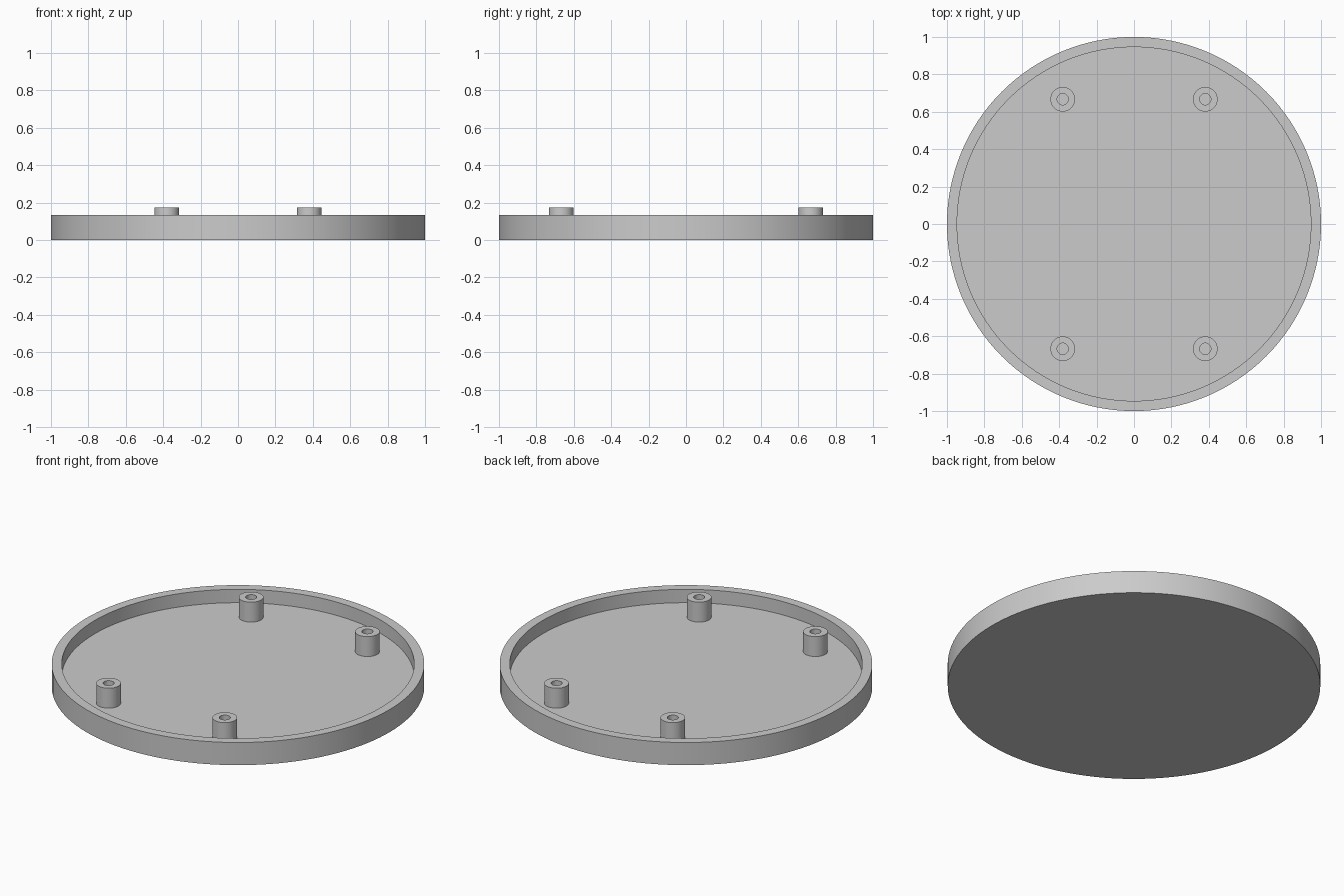
import bpy
import bmesh
import math

if "Cube" in bpy.data.objects:
    bpy.data.objects.remove(bpy.data.objects["Cube"], do_unlink=True)

RADIUS, INNER_RADIUS = 1.0, 0.946
RIM_HEIGHT, FLOOR_HEIGHT = 0.134, 0.055
POST_X, POST_Y, POST_TOP = 0.381, 0.667, 0.173
POST_RADIUS, HOLE_RADIUS = 0.066, 0.03

grey = bpy.data.materials.new("light_grey")
grey.use_nodes = True
grey.diffuse_color = (0.6, 0.6, 0.6, 1)
grey.node_tree.nodes["Principled BSDF"].inputs["Base Color"].default_value = grey.diffuse_color


def lathe(name, profile, location, steps, closed=False):
    """Spin an (r, z) profile around the z axis into a solid."""
    bm = bmesh.new()
    verts = [bm.verts.new((r, 0, z)) for r, z in profile]
    edges = [bm.edges.new(pair) for pair in zip(verts, verts[1:])]
    if closed:
        edges.append(bm.edges.new((verts[-1], verts[0])))
    bmesh.ops.spin(bm, geom=verts + edges, axis=(0, 0, 1), cent=(0, 0, 0),
                   angle=math.tau, steps=steps)
    bmesh.ops.remove_doubles(bm, verts=bm.verts, dist=0.0001)
    bmesh.ops.recalc_face_normals(bm, faces=bm.faces)
    mesh = bpy.data.meshes.new(name)
    bm.to_mesh(mesh)
    bm.free()
    mesh.materials.append(grey)
    obj = bpy.data.objects.new(name, mesh)
    obj.location = location
    bpy.context.collection.objects.link(obj)
    bpy.ops.object.select_all(action="DESELECT")
    obj.select_set(True)
    bpy.context.view_layer.objects.active = obj
    bpy.ops.object.shade_smooth_by_angle(angle=math.radians(30))
    return obj


# Round tray: solid base with a raised rim
lathe("tray", [(0, 0), (RADIUS, 0), (RADIUS, RIM_HEIGHT), (INNER_RADIUS, RIM_HEIGHT),
               (INNER_RADIUS, FLOOR_HEIGHT), (0, FLOOR_HEIGHT)], (0, 0, 0), 128)

# Four hollow screw posts, set slightly into the floor
foot = FLOOR_HEIGHT - 0.01
post_profile = [(POST_RADIUS, foot), (POST_RADIUS, POST_TOP),
                (HOLE_RADIUS, POST_TOP), (HOLE_RADIUS, foot)]
for x_name, x in (("left", POST_X), ("right", -POST_X)):
    for y_name, y in (("front", -POST_Y), ("back", POST_Y)):
        lathe(f"post_{y_name}_{x_name}", post_profile, (x, y, 0), 48, closed=True)
